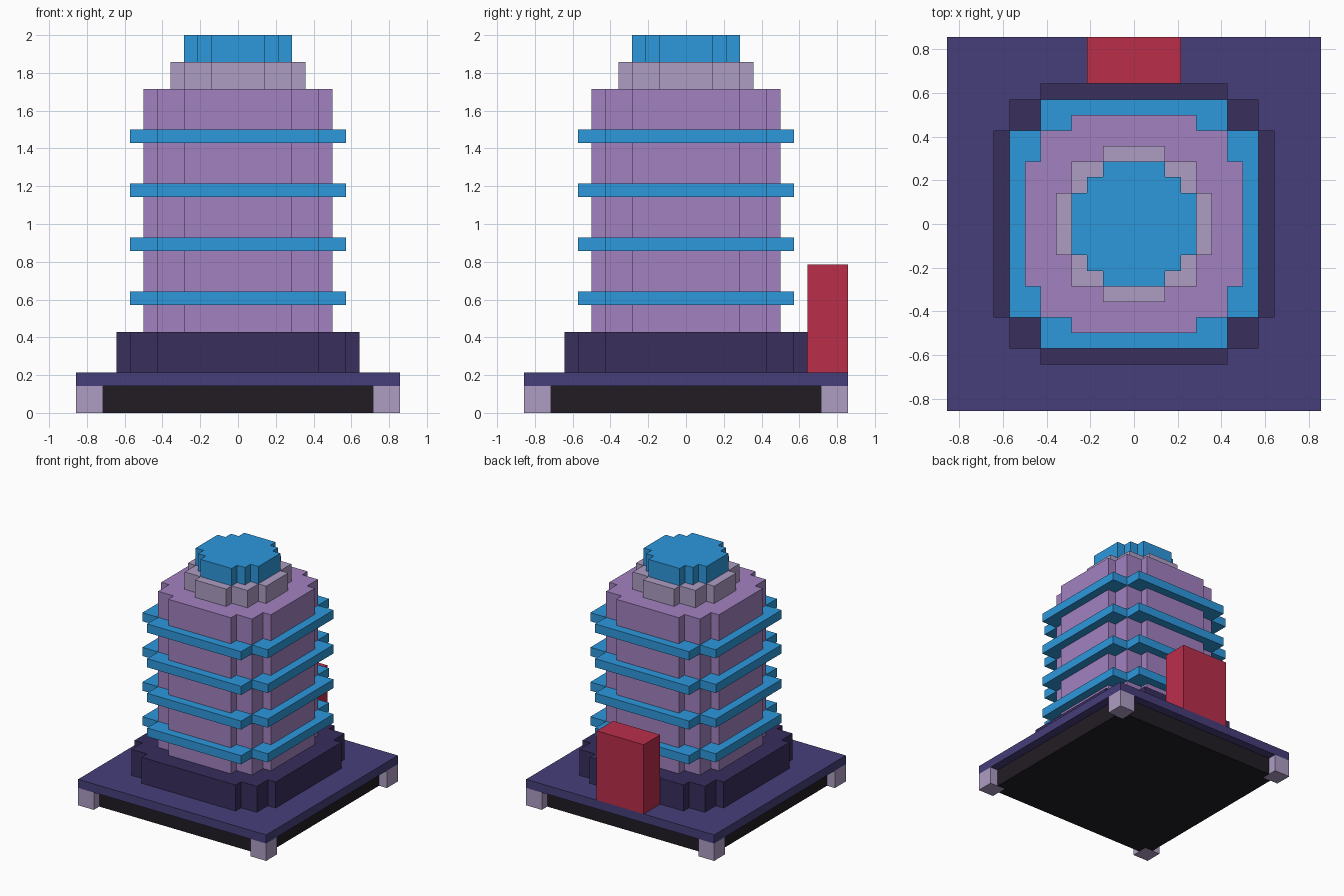
import bpy
import bmesh

if "Cube" in bpy.data.objects:
    bpy.data.objects.remove(bpy.data.objects["Cube"])

U = 1 / 14  # one grid block


def material(name, rgb):
    mat = bpy.data.materials.new(name)
    mat.diffuse_color = [((c / 255 + 0.055) / 1.055) ** 2.4 for c in rgb] + [1]
    mat.use_nodes = True
    mat.node_tree.nodes["Principled BSDF"].inputs["Base Color"].default_value = mat.diffuse_color
    return mat


BLUE = material("blue", (45, 152, 220))
LILAC = material("lilac", (162, 130, 192))
PALE = material("pale_lilac", (174, 157, 196))
INDIGO = material("indigo", (70, 62, 122))
DARK = material("dark_violet", (56, 46, 92))
BLACK = material("black", (33, 28, 36))
RED = material("red", (186, 46, 75))


def prism(name, outline, z0, z1, mat):
    """Extrude a plan outline (in blocks) from z0 to z1."""
    bm = bmesh.new()
    face = bm.faces.new([bm.verts.new((x * U, y * U, z0 * U)) for x, y in outline])
    top = bmesh.ops.extrude_face_region(bm, geom=[face])["geom"]
    verts = [v for v in top if isinstance(v, bmesh.types.BMVert)]
    bmesh.ops.translate(bm, verts=verts, vec=(0, 0, (z1 - z0) * U))
    bmesh.ops.recalc_face_normals(bm, faces=bm.faces)
    mesh = bpy.data.meshes.new(name)
    bm.to_mesh(mesh)
    bm.free()
    mesh.materials.append(mat)
    obj = bpy.data.objects.new(name, mesh)
    bpy.context.collection.objects.link(obj)
    return obj


def box(name, x0, x1, y0, y1, z0, z1, mat):
    return prism(name, [(x0, y0), (x1, y0), (x1, y1), (x0, y1)], z0, z1, mat)


def stepped(name, corners, z0, z1, mat):
    """Blocky round: outer corners of one quadrant, turned four times."""
    quadrant = []
    for i, (x, y) in enumerate(corners):
        quadrant.append((x, y))
        if i + 1 < len(corners):
            quadrant.append((corners[i + 1][0], y))
    outline = []
    for _ in range(4):
        outline += quadrant
        quadrant = [(-y, x) for x, y in quadrant]
    return prism(name, outline, z0, z1, mat)


# Base: recessed plinth, corner feet and plate
stepped("plinth", [(11, 10), (10, 11)], 0, 2, BLACK)
for sx in (-1, 1):
    for sy in (-1, 1):
        x, y = sorted((10 * sx, 12 * sx)), sorted((10 * sy, 12 * sy))
        box("corner_foot", *x, *y, 0, 2, PALE)
box("base_plate", -12, 12, -12, 12, 2, 3, INDIGO)

# Tower: collar, body, neck and cap
stepped("collar", [(9, 6), (8, 8), (6, 9)], 3, 6, DARK)
stepped("tower_body", [(7, 4), (6, 6), (4, 7)], 6, 24, LILAC)
stepped("neck", [(5, 2), (4, 4), (2, 5)], 24, 26, PALE)
stepped("cap", [(4, 2), (3, 3), (2, 4)], 26, 28, BLUE)

# Rings around the tower
for z in range(8, 21, 4):
    stepped("ring", [(8, 6), (6, 8)], z, z + 1, BLUE)

# Red block at the back
box("back_block", -3, 3, 9, 12, 3, 11, RED)
